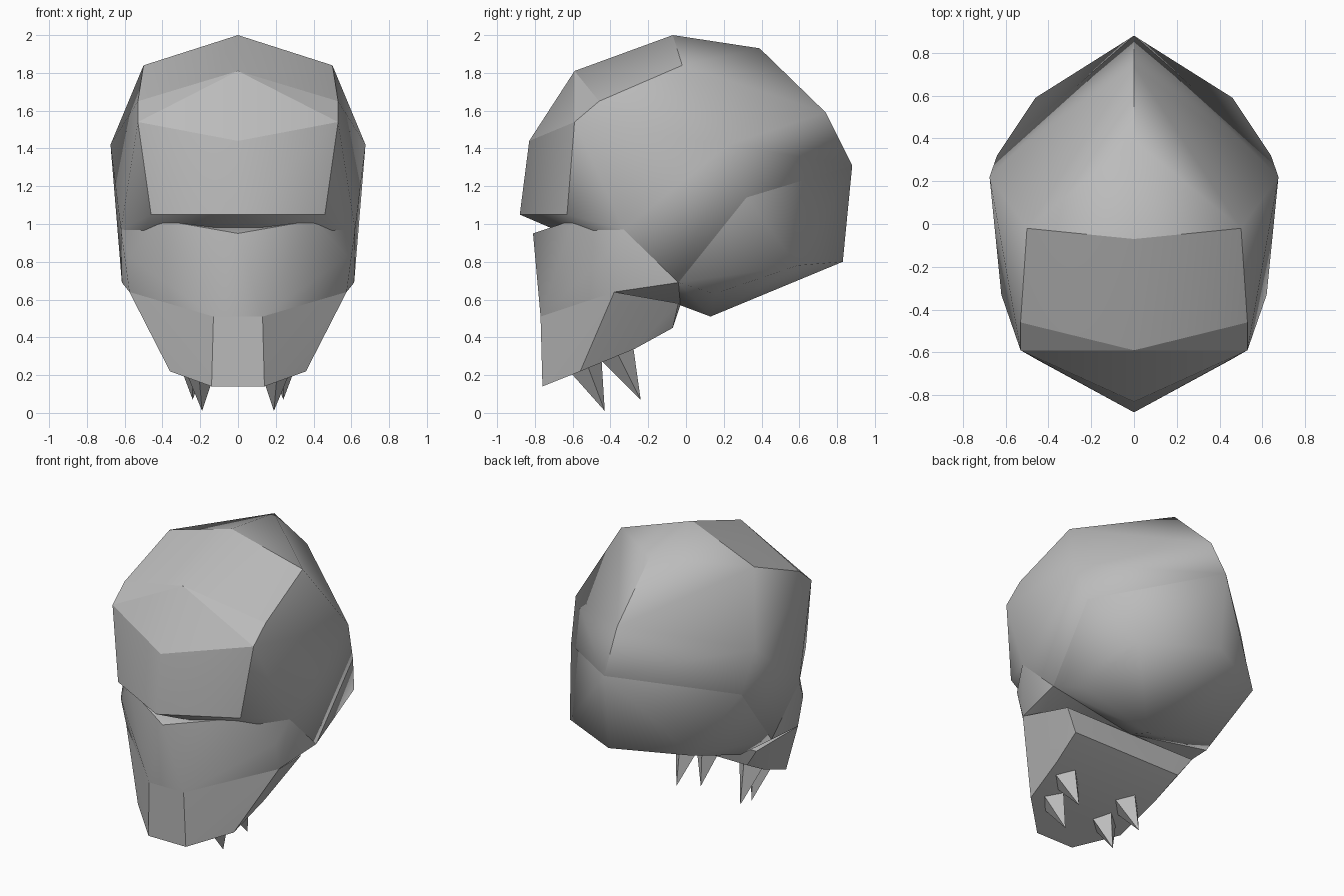
import bpy, bmesh
from mathutils import Vector

cube = bpy.data.objects.get("Cube")
if cube:
    bpy.data.objects.remove(cube, do_unlink=True)

bone = bpy.data.materials.new("grey_bone")
bone.use_nodes = True
colour = (0.5, 0.5, 0.5, 1)
bone.diffuse_color = colour
bone.node_tree.nodes["Principled BSDF"].inputs["Base Color"].default_value = colour


def finish(bm, name, angle):
    """Turn a bmesh into a shaded object."""
    bmesh.ops.recalc_face_normals(bm, faces=bm.faces[:])
    mesh = bpy.data.meshes.new(name)
    bm.to_mesh(mesh)
    bm.free()
    mesh.materials.append(bone)
    obj = bpy.data.objects.new(name, mesh)
    bpy.context.collection.objects.link(obj)
    bpy.ops.object.select_all(action="DESELECT")
    obj.select_set(True)
    bpy.context.view_layer.objects.active = obj
    bpy.ops.object.shade_smooth_by_angle(angle=angle)
    return mesh


def shell(name, profile, corners, angle):
    """Wrap a faceted shell round a midline profile and mirrored side corners."""
    bm = bmesh.new()
    for y, z in profile:
        bm.verts.new((0, y, z))
    for x, y, z in corners:
        for side in (1, -1):
            bm.verts.new((x * side, y, z))
    bmesh.ops.convex_hull(bm, input=bm.verts[:])
    loose = [v for v in bm.verts if not v.link_faces]
    bmesh.ops.delete(bm, geom=loose, context="VERTS")
    return finish(bm, name, angle)


# Corners where the parts meet
arch = (.62, -.33, .97)
jaw_hinge = (.615, -.04, .69)
ear = (.64, .32, 1.14)
cheek_low = (.575, -.38, .64)
muzzle_top = (.36, -.56, .55)
lip_side = (.13, -.77, .51)
occiput = (.88, 1.31)
throat = (-.03, .57)

# Cranium: profile from the brow over the crown to the occiput
cranium = shell("cranium",
                [(-.88, 1.05), (-.83, 1.44), (-.59, 1.81), (-.07, 2),
                 (.39, 1.93), (.74, 1.59), occiput],
                [(.5, -.02, 1.84), (.53, -.46, 1.65), (.53, -.59, 1.54),
                 (.46, -.63, 1.05), (.675, .22, 1.42), ear, arch, jaw_hinge], 1.2)

# Hard creases between the forehead planes, but not along the midline
bm = bmesh.new()
bm.from_mesh(cranium)
for edge in bm.edges:
    on_forehead = all(v.co.y < 0 and v.co.z > 1 and abs(v.co.x) < .55
                      for v in edge.verts)
    on_midline = all(v.co.x == 0 for v in edge.verts)
    if on_forehead and not on_midline and edge.calc_face_angle() > .15:
        edge.smooth = False
bm.to_mesh(cranium)
bm.free()

# Skull base: bulges out below the ridge between ears and occiput
shell("skull_base", [occiput, (.83, .8), (.13, .51), throat],
      [(.46, .59, .78), (.51, .15, .63), ear, arch, jaw_hinge], 1.1)

# Cheekbones, from the nose bridge to the jaw hinges
shell("cheekbones", [(-.81, .95), throat],
      [(.4, -.6, 1.02), (.58, -.43, .83), cheek_low, muzzle_top, lip_side,
       arch, jaw_hinge], .8)

# Upper jaw, narrowing below the cheekbones
shell("upper_jaw", [throat],
      [lip_side, muzzle_top, cheek_low, (.14, -.76, .14), (.36, -.56, .22),
       (.39, -.27, .34), (.41, -.07, .45), (.5, -.04, .58)], .6)


def fang(name, root, tip):
    """Four-sided spike from root to tip."""
    root, tip = Vector(root), Vector(tip)
    axis = tip - root
    bm = bmesh.new()
    bmesh.ops.create_cone(bm, cap_ends=True, segments=4, radius1=.09,
                          radius2=0, depth=axis.length)
    bmesh.ops.translate(bm, verts=bm.verts[:], vec=(0, 0, axis.length / 2))
    bmesh.ops.rotate(bm, verts=bm.verts[:],
                     matrix=axis.to_track_quat("Z", "Y").to_matrix())
    bmesh.ops.translate(bm, verts=bm.verts[:], vec=root)
    finish(bm, name, .5)


# Fangs, leaning back
for label, side in (("left", 1), ("right", -1)):
    fang(label + "_front_fang", (.2 * side, -.53, .25), (.19 * side, -.43, .01))
    fang(label + "_back_fang", (.24 * side, -.36, .31), (.24 * side, -.24, .07))
